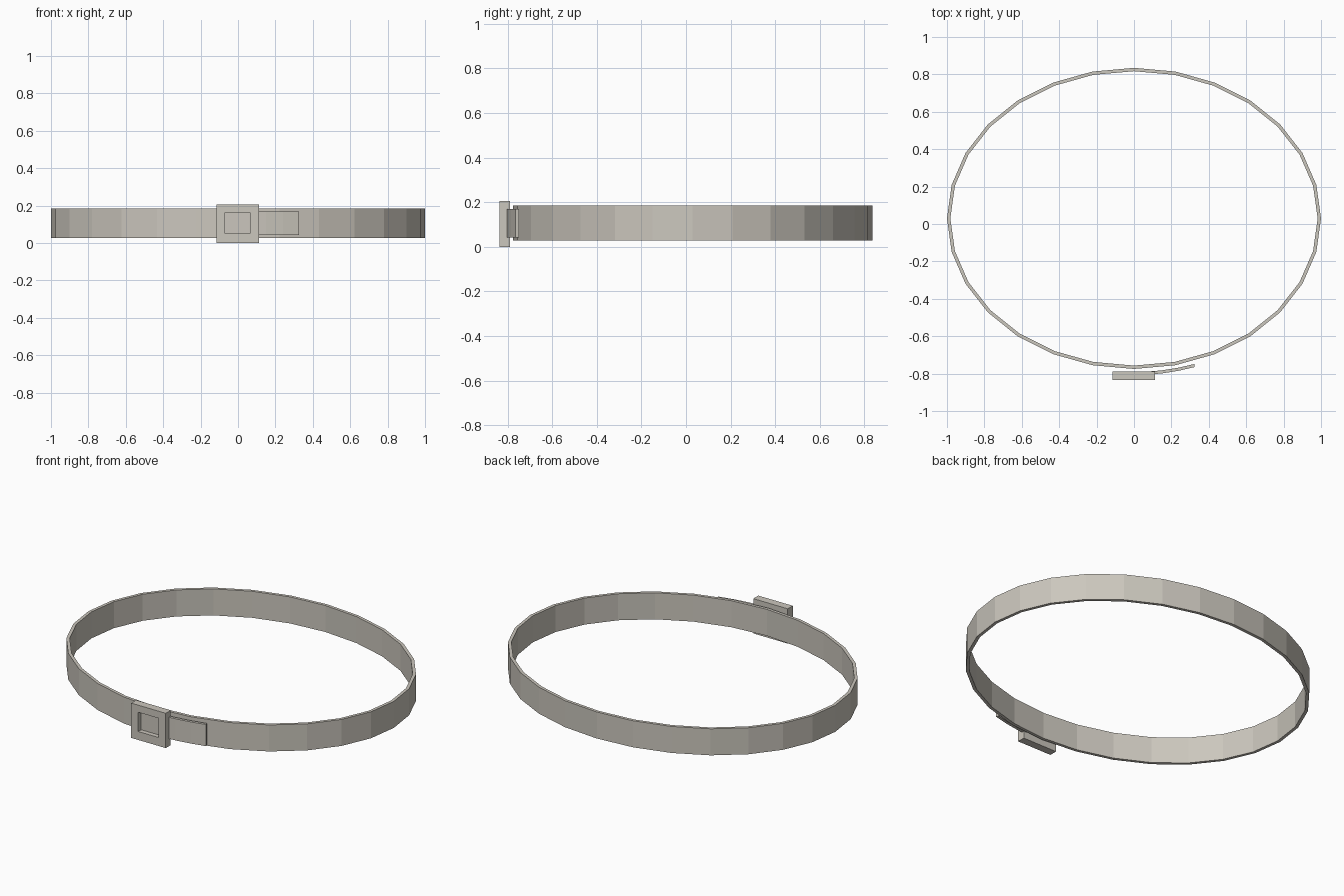
import bpy, bmesh, math

cube = bpy.data.objects.get("Cube")
if cube:
    bpy.data.objects.remove(cube, do_unlink=True)

# One flat warm grey for everything
mat = bpy.data.materials.new("warm grey")
mat.use_nodes = True
colour = (0.60, 0.57, 0.51, 1)
mat.diffuse_color = colour
bsdf = next(n for n in mat.node_tree.nodes if n.type == 'BSDF_PRINCIPLED')
bsdf.inputs["Base Color"].default_value = colour


def strip(name, sections, closed):
    """Bridge a list of equal cross-sections, capping the ends of open strips."""
    bm = bmesh.new()
    rings = [[bm.verts.new(p) for p in s] for s in sections]
    n = len(rings[0])
    pairs = list(zip(rings, rings[1:]))
    if closed:
        pairs.append((rings[-1], rings[0]))
    else:
        bm.faces.new(rings[0])
        bm.faces.new(rings[-1])
    for a, b in pairs:
        for i in range(n):
            j = (i + 1) % n
            bm.faces.new((a[i], a[j], b[j], b[i]))
    bmesh.ops.recalc_face_normals(bm, faces=bm.faces)
    mesh = bpy.data.meshes.new(name)
    bm.to_mesh(mesh)
    bm.free()
    mesh.materials.append(mat)
    obj = bpy.data.objects.new(name, mesh)
    bpy.context.collection.objects.link(obj)
    return obj


def wall(outer, inner, low, high):
    """Upright rectangular cross-section between two plan points."""
    return [(*outer, low), (*inner, low), (*inner, high), (*outer, high)]


# Belt band: faceted oval hoop
CENTRE_Y, SIDES, THICK = 0.03, 28, 0.018


def oval(angle, rx, ry):
    return (rx * math.sin(angle), CENTRE_Y - ry * math.cos(angle))


band = []
for i in range(SIDES):
    a = math.tau * i / SIDES
    band.append(wall(oval(a, 1, 0.805), oval(a, 1 - THICK, 0.805 - THICK), 0.027, 0.184))
strip("belt_band", band, True)

# Belt tongue: short curved flap that passes behind the buckle opening
tongue = []
for x in (-0.09, 0.06, 0.15, 0.24, 0.325):
    y = -0.808 + 0.41 * max(x, 0) ** 2
    tongue.append(wall((x, y), (x - 0.003, y + 0.016), 0.042, 0.17))
strip("belt_tongue", tongue, False)

# Buckle: square frame with an open window
FRONT, BACK = -0.835, -0.788
frame = []
for sx, sz in ((-1, -1), (1, -1), (1, 1), (-1, 1)):
    ox, oz = -0.002 + sx * 0.113, 0.103 + sz * 0.103
    ix, iz = -0.002 + sx * 0.067, 0.107 + sz * 0.057
    frame.append([(ox, FRONT, oz), (ix, FRONT, iz), (ix, BACK, iz), (ox, BACK, oz)])
strip("buckle_frame", frame, True)
